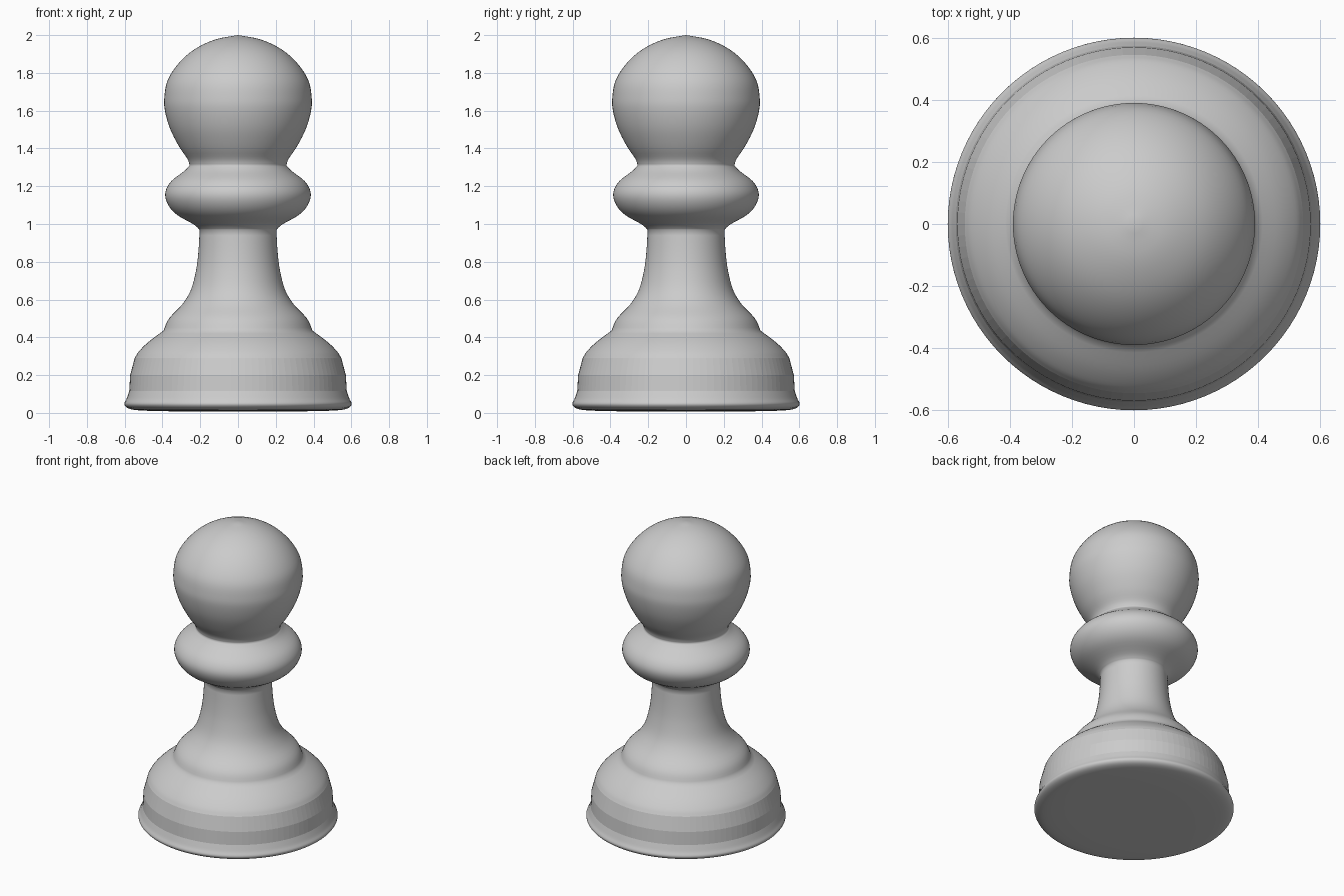
import bpy, bmesh, math
from mathutils import Vector

cube = bpy.data.objects.get("Cube")
if cube:
    bpy.data.objects.remove(cube, do_unlink=True)

SEGMENTS = 96

# Single stone-grey colour
grey = bpy.data.materials.new("light grey")
grey.use_nodes = True
colour = (0.6, 0.6, 0.6, 1)
grey.diffuse_color = colour
grey.node_tree.nodes["Principled BSDF"].inputs["Base Color"].default_value = colour


def curve_through(points, steps=4):
    """Catmull-Rom curve through (radius, height) points."""
    p = [Vector(q) for q in points]
    p = [2 * p[0] - p[1]] + p + [2 * p[-1] - p[-2]]
    out = []
    for a, b, c, d in zip(p, p[1:], p[2:], p[3:]):
        for i in range(steps):
            t = i / steps
            out.append(0.5 * (2 * b + (c - a) * t + (2 * a - 5 * b + 4 * c - d) * t ** 2
                              + (3 * b - a - 3 * c + d) * t ** 3))
    return out + [p[-2]]


# Profile sections, split where the outline has a crease
foot = curve_through([(0, 0.008), (0.3, 0.008), (0.5, 0.012), (0.575, 0.022),
                      (0.602, 0.045), (0.59, 0.075), (0.576, 0.115)])
band = [Vector((0.571, 0.2)), Vector((0.547, 0.29))]
shoulder = curve_through([(0.547, 0.29), (0.525, 0.325), (0.475, 0.375), (0.395, 0.435)])
stem = curve_through([(0.395, 0.435), (0.365, 0.5), (0.295, 0.575), (0.25, 0.65),
                      (0.223, 0.75), (0.21, 0.85), (0.203, 0.97)])
collar = curve_through([(0.203, 0.97), (0.235, 0.998), (0.325, 1.05), (0.372, 1.105),
                        (0.385, 1.165), (0.355, 1.225), (0.285, 1.28), (0.256, 1.31)])
head = curve_through([(0.256, 1.31), (0.268, 1.345), (0.312, 1.41), (0.36, 1.505),
                      (0.387, 1.6), (0.39, 1.67), (0.373, 1.76), (0.315, 1.85),
                      (0.23, 1.925), (0.12, 1.977), (0, 2)])
profile = foot + band + shoulder[1:] + stem[1:] + collar[1:] + head[1:]

# Lathe the profile around the vertical axis
bm = bmesh.new()
verts = [bm.verts.new((max(p.x, 0), 0, p.y)) for p in profile]
edges = [bm.edges.new(pair) for pair in zip(verts, verts[1:])]
bmesh.ops.spin(bm, geom=verts + edges, cent=(0, 0, 0), axis=(0, 0, 1),
               angle=math.tau, steps=SEGMENTS, use_merge=True)
bmesh.ops.remove_doubles(bm, verts=bm.verts, dist=0.0005)
bmesh.ops.recalc_face_normals(bm, faces=bm.faces)

# Smooth everywhere except the faceted band around the base
for f in bm.faces:
    f.smooth = not 0.115 < f.calc_center_median().z < 0.29

mesh = bpy.data.meshes.new("pawn_body")
bm.to_mesh(mesh)
bm.free()
mesh.materials.append(grey)
body = bpy.data.objects.new("pawn_body", mesh)
bpy.context.scene.collection.objects.link(body)
